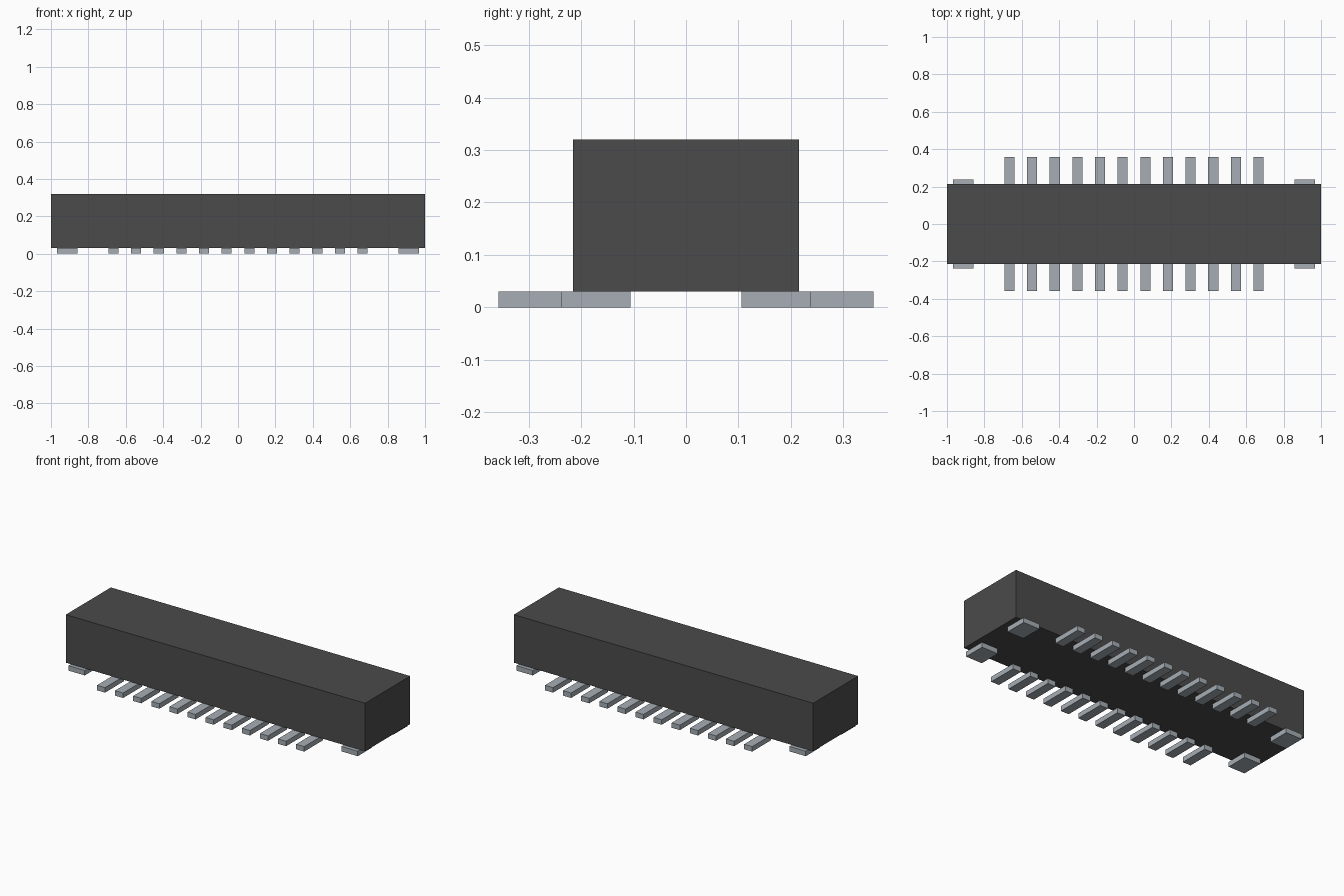
import bpy

if "Cube" in bpy.data.objects:
    bpy.data.objects.remove(bpy.data.objects["Cube"], do_unlink=True)


def material(name, rgb):
    m = bpy.data.materials.new(name)
    m.use_nodes = True
    m.diffuse_color = (*rgb, 1)
    m.node_tree.nodes["Principled BSDF"].inputs["Base Color"].default_value = (*rgb, 1)
    return m


def box(name, lo, hi, mat):
    """Axis-aligned box between two corners."""
    bpy.ops.mesh.primitive_cube_add(size=1, location=[(a + b) / 2 for a, b in zip(lo, hi)])
    ob = bpy.context.object
    ob.name = name
    ob.scale = [b - a for a, b in zip(lo, hi)]
    bpy.ops.object.transform_apply(location=False, rotation=False, scale=True)
    ob.data.materials.append(mat)
    return ob


dark = material("dark grey plastic", (0.07, 0.07, 0.07))
metal = material("pale grey metal", (0.38, 0.42, 0.455))

BASE = 0.03          # underside of the housing
PINS, PITCH = 12, 0.121

# Housing
box("housing", (-1, -0.215, BASE), (1, 0.215, 0.32), dark)


def pad(name, x, width, inner, outer, side):
    """Flat metal foot on the front (side -1) or back (side 1)."""
    y0, y1 = sorted((side * inner, side * outer))
    box(name, (x - width / 2, y0, 0), (x + width / 2, y1, BASE), metal)


for side, label in ((-1, "front"), (1, "back")):
    # Row of contact pins
    for i in range(PINS):
        x = (i - (PINS - 1) / 2) * PITCH
        pad(f"{label}_pin_{i + 1}", x, 0.054, 0.176, 0.357, side)
    # Wide anchor pads at the corners
    for x, hand in ((-0.912, "right"), (0.912, "left")):
        pad(f"{label}_{hand}_anchor", x, 0.109, 0.106, 0.238, side)
